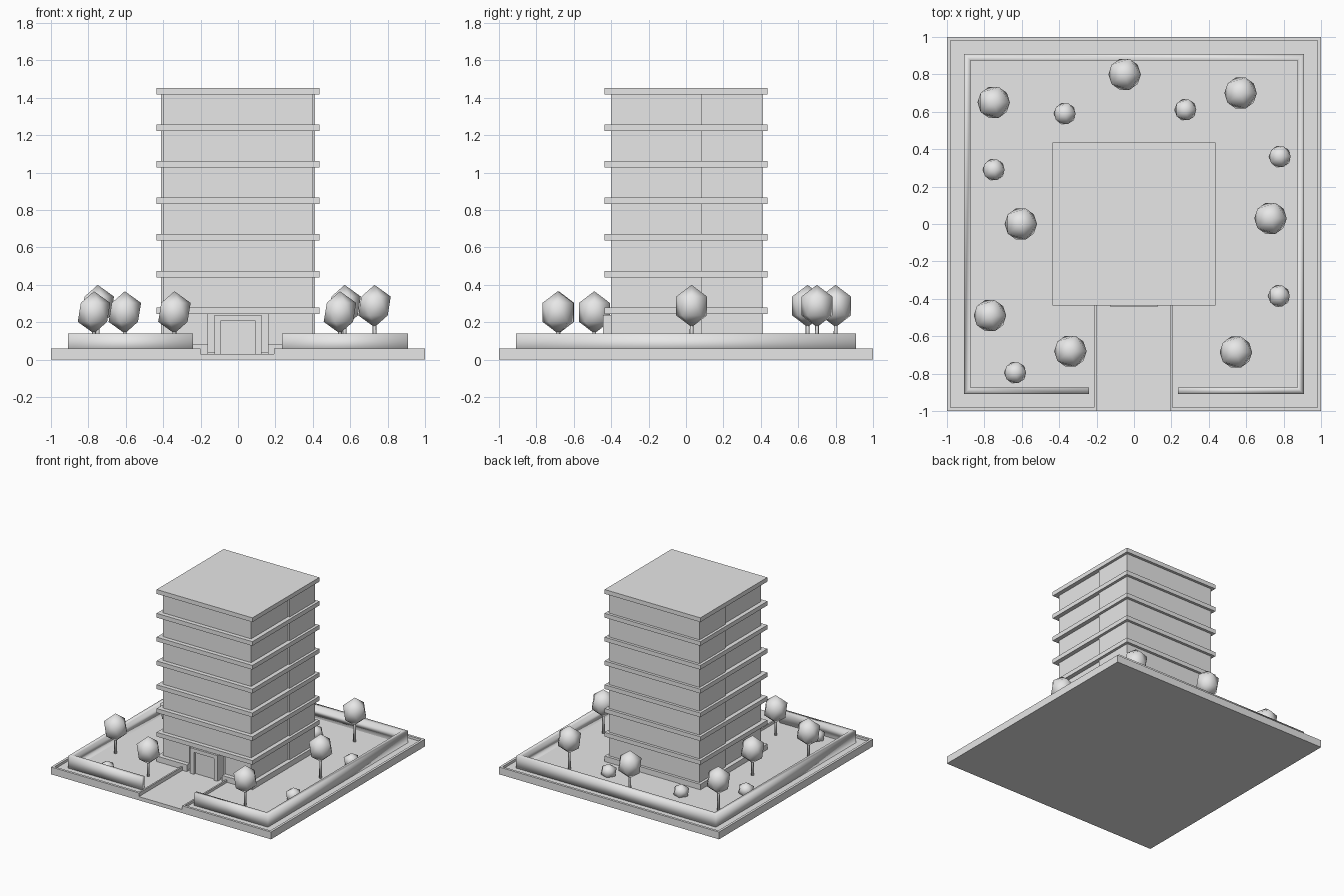
import bpy
import bmesh
from mathutils import Matrix, Vector

cube = bpy.data.objects.get("Cube")
if cube:
    bpy.data.objects.remove(cube, do_unlink=True)

# Single plain grey material
GREY = (0.8, 0.8, 0.8, 1.0)
grey = bpy.data.materials.new("plain grey")
grey.use_nodes = True
grey.diffuse_color = GREY
grey.node_tree.nodes["Principled BSDF"].inputs["Base Color"].default_value = GREY

GROUND = 0.04
PATH = 0.03


def finish(name, bm, smooth=False):
    bmesh.ops.recalc_face_normals(bm, faces=bm.faces)
    for face in bm.faces:
        face.smooth = smooth
    mesh = bpy.data.meshes.new(name)
    bm.to_mesh(mesh)
    bm.free()
    mesh.materials.append(grey)
    obj = bpy.data.objects.new(name, mesh)
    bpy.context.collection.objects.link(obj)
    return obj


def boxes(name, *spans):
    """One object from boxes given as (x0, x1, y0, y1, z0, z1)."""
    bm = bmesh.new()
    for x0, x1, y0, y1, z0, z1 in spans:
        centre = Vector((x0 + x1, y0 + y1, z0 + z1)) / 2
        size = Matrix.Diagonal((x1 - x0, y1 - y0, z1 - z0, 1))
        bmesh.ops.create_cube(bm, size=1, matrix=Matrix.Translation(centre) @ size)
    return finish(name, bm)


def blob(name, x, y, z, radius, height):
    """Smooth low-poly foliage."""
    bm = bmesh.new()
    matrix = Matrix.Translation((x, y, z)) @ Matrix.Diagonal((radius, radius, height, 1))
    bmesh.ops.create_icosphere(bm, subdivisions=1, radius=1, matrix=matrix)
    return finish(name, bm, smooth=True)


# Plot: base, entrance path gap, lawn and raised kerb
LEFT, RIGHT, FRONT = -0.2, 0.193, -0.435
KERB = 0.06
boxes("base", (-1, 1, -1, 1, 0, PATH))
boxes("lawn",
      (-0.98, LEFT - 0.013, -0.98, 0.98, PATH, GROUND),
      (RIGHT + 0.013, 0.98, -0.98, 0.98, PATH, GROUND),
      (LEFT - 0.013, RIGHT + 0.013, FRONT + 0.03, 0.98, PATH, GROUND))
boxes("kerb",
      (-1, -0.98, -1, 1, PATH, KERB),
      (0.98, 1, -1, 1, PATH, KERB),
      (-0.98, 0.98, 0.98, 1, PATH, KERB),
      (-0.98, LEFT, -1, -0.98, PATH, KERB),
      (RIGHT, 0.98, -1, -0.98, PATH, KERB),
      (LEFT - 0.013, LEFT, -0.98, FRONT, PATH, KERB),
      (RIGHT, RIGHT + 0.013, -0.98, FRONT, PATH, KERB))

# Hedge: rectangular section swept round the plot, open at the path
OUT, IN, HEDGE_TOP = 0.908, 0.873, 0.14
corners = [(-1, -1), (-1, 1), (1, 1), (1, -1)]
outer = [(-0.24, -OUT)] + [(x * OUT, y * OUT) for x, y in corners] + [(0.235, -OUT)]
inner = [(-0.24, -IN)] + [(x * IN, y * IN) for x, y in corners] + [(0.235, -IN)]
bm = bmesh.new()
rings = []
for (ox, oy), (ix, iy) in zip(outer, inner):
    section = [(ox, oy, PATH), (ox, oy, HEDGE_TOP), (ix, iy, HEDGE_TOP), (ix, iy, PATH)]
    rings.append([bm.verts.new(p) for p in section])
for a, b in zip(rings, rings[1:]):
    for i in range(4):
        j = (i + 1) % 4
        bm.faces.new((a[i], a[j], b[j], b[i]))
bm.faces.new(rings[0])
bm.faces.new(rings[-1])
finish("hedge", bm, smooth=True)

# Tower walls: wider rear block, narrower front block with an entrance recess
TOP, FIRST = 1.425, 0.26
WALL, REAR, DOORWAY, RECESS = 0.4, 0.413, 0.16, -0.36
boxes("rear_walls", (-REAR, REAR, 0.08, REAR, PATH, TOP))
boxes("front_walls", (-WALL, WALL, -WALL, 0.08, FIRST, TOP))
boxes("ground_floor_walls",
      (-WALL, -DOORWAY, -WALL, 0.08, PATH, FIRST),
      (DOORWAY, WALL, -WALL, 0.08, PATH, FIRST),
      (-DOORWAY, DOORWAY, RECESS, 0.08, PATH, FIRST))

# Floor slabs and roof
SLAB, THICK, PITCH = 0.435, 0.035, 0.1955
for i in range(7):
    z = 0.245 + i * PITCH
    name = "roof_slab" if i == 6 else f"floor_slab_{i + 1}"
    boxes(name, (-SLAB, SLAB, -SLAB, SLAB, z, z + THICK))
boxes("plinth",
      (-SLAB, SLAB, RECESS, SLAB, PATH, 0.085),
      (-SLAB, -DOORWAY, -SLAB, RECESS, PATH, 0.085),
      (DOORWAY, SLAB, -SLAB, RECESS, PATH, 0.085))

# Entrance portal and door
boxes("door_frame",
      (-0.125, -0.09, -0.443, RECESS, PATH, 0.21),
      (0.09, 0.125, -0.443, RECESS, PATH, 0.21),
      (-0.125, 0.125, -0.443, RECESS, 0.21, 0.24))
boxes("door", (-0.09, 0.09, -0.425, RECESS, PATH, 0.21))

# Trees: position and canopy centre height
trees = [(-0.75, 0.65, 0.287), (-0.05, 0.8, 0.287), (0.57, 0.7, 0.287),
         (0.73, 0.03, 0.287), (-0.605, 0.0, 0.253), (-0.77, -0.49, 0.253),
         (-0.34, -0.68, 0.253), (0.545, -0.685, 0.253)]
for n, (x, y, z) in enumerate(trees, 1):
    blob(f"tree_canopy_{n}", x, y, z, 0.097, 0.113)
    bm = bmesh.new()
    height = z - PATH
    bmesh.ops.create_cone(bm, cap_ends=True, segments=8, radius1=0.011, radius2=0.009,
                          depth=height, matrix=Matrix.Translation((x, y, PATH + height / 2)))
    finish(f"tree_trunk_{n}", bm, smooth=True)

# Shrubs
shrubs = [(-0.37, 0.59), (0.275, 0.61), (-0.75, 0.29),
          (0.78, 0.36), (0.775, -0.385), (-0.635, -0.795)]
for n, (x, y) in enumerate(shrubs, 1):
    blob(f"shrub_{n}", x, y, 0.07, 0.065, 0.06)
